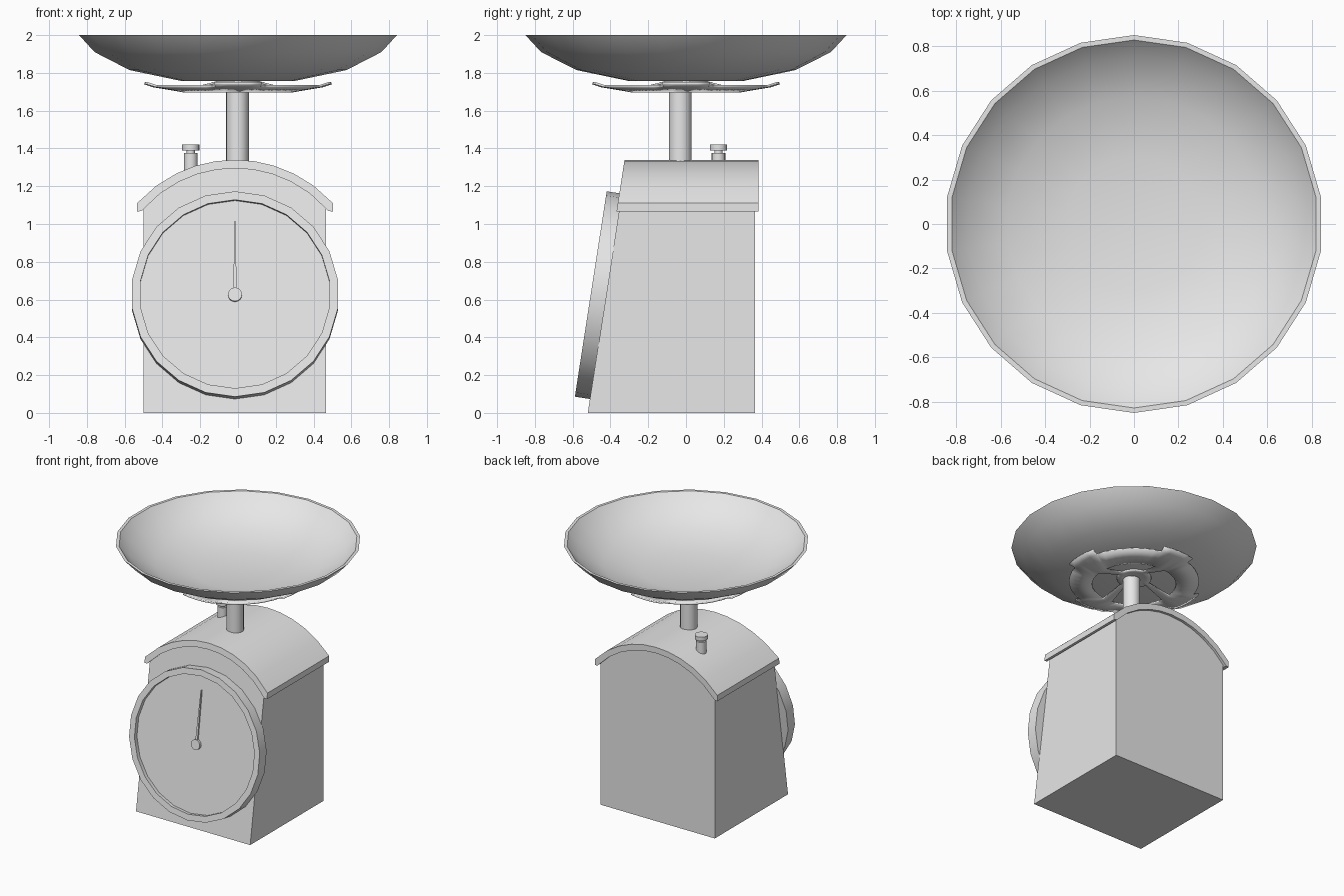
import bpy
import bmesh
from math import sin, cos, pi, sqrt, atan, radians
from mathutils import Matrix

cube = bpy.data.objects.get("Cube")
if cube:
    bpy.data.objects.remove(cube, do_unlink=True)

grey = bpy.data.materials.new("light_grey")
grey.use_nodes = True
grey.diffuse_color = (0.8, 0.8, 0.8, 1)
grey.node_tree.nodes["Principled BSDF"].inputs["Base Color"].default_value = (0.8, 0.8, 0.8, 1)

SLOPE = 0.155   # lean of the front, y per z
CX = -0.016     # middle of the housing


def finish(name, bm, matrix=Matrix()):
    """Turn a bmesh into a shaded, coloured object."""
    bmesh.ops.remove_doubles(bm, verts=bm.verts, dist=1e-5)
    bmesh.ops.recalc_face_normals(bm, faces=bm.faces)
    bm.transform(matrix)
    mesh = bpy.data.meshes.new(name)
    bm.to_mesh(mesh)
    bm.free()
    mesh.materials.append(grey)
    ob = bpy.data.objects.new(name, mesh)
    bpy.context.collection.objects.link(ob)
    bpy.ops.object.select_all(action='DESELECT')
    ob.select_set(True)
    bpy.context.view_layer.objects.active = ob
    bpy.ops.object.shade_smooth_by_angle(angle=radians(32))
    return ob


def lathe(name, profile, sides, matrix=Matrix()):
    """Revolve (radius, height) points about z, first vertex towards +y."""
    bm = bmesh.new()
    verts = [bm.verts.new((0, r, z)) for r, z in profile]
    edges = [bm.edges.new(pair) for pair in zip(verts, verts[1:])]
    bmesh.ops.spin(bm, geom=verts + edges, cent=(0, 0, 0), axis=(0, 0, 1),
                   angle=2 * pi, steps=sides)
    return finish(name, bm, matrix)


def prism(name, outline, front, back):
    """Extrude an (x, z) outline from the leaning front plane to the back."""
    bm = bmesh.new()
    a = [bm.verts.new((CX + x, front + SLOPE * z, z)) for x, z in outline]
    b = [bm.verts.new((CX + x, back, z)) for x, z in outline]
    bm.faces.new(a)
    bm.faces.new(b)
    for i in range(len(a)):
        j = (i + 1) % len(a)
        bm.faces.new((a[i], a[j], b[j], b[i]))
    return finish(name, bm)


def arch(radius, half, steps=10, centre=0.64):
    """Points of a shallow arch from +half to -half."""
    xs = [half * (1 - 2 * i / steps) for i in range(steps + 1)]
    return [(x, centre + sqrt(radius ** 2 - x ** 2)) for x in xs]


# Housing and curved lid
prism("housing", [(-0.483, 0), (0.483, 0)] + arch(0.657, 0.483), -0.52, 0.365)
prism("lid", arch(0.70, 0.518) + [(-0.518, 1.066)] + arch(0.655, 0.495)[::-1] + [(0.518, 1.066)],
      -0.533, 0.385)

# Dial with raised rim, on the leaning front
on_front = Matrix.Translation((CX, -0.424, 0.617)) @ Matrix.Rotation(pi / 2 - atan(SLOPE), 4, 'X')
lathe("dial", [(0, -0.003), (0.55, -0.003), (0.55, 0.081), (0.505, 0.081), (0.505, 0.05), (0, 0.05)],
      22, on_front)
lathe("needle_hub", [(0, 0.045), (0.037, 0.045), (0.037, 0.07), (0, 0.07)], 16, on_front)

# Tapered needle
bm = bmesh.new()
low, high = [[bm.verts.new((x, y, z)) for x, y in
              ((-0.009, 0), (0.009, 0), (0.003, 0.395), (-0.003, 0.395))] for z in (0.048, 0.062)]
bm.faces.new(low)
bm.faces.new(high)
for i in range(4):
    j = (i + 1) % 4
    bm.faces.new((low[i], low[j], high[j], high[i]))
finish("needle", bm, on_front)

# Adjusting knob on the lid
lathe("adjusting_knob", [(0, 1.22), (0.036, 1.22), (0.036, 1.375), (0.022, 1.375), (0.022, 1.39),
                         (0.046, 1.39), (0.046, 1.42), (0, 1.42)], 16,
      Matrix.Translation((-0.25, 0.172, 0)))

# Post carrying the tray
lathe("post", [(0, 1.25), (0.06, 1.25), (0.06, 1.75), (0, 1.75)], 20,
      Matrix.Translation((-0.003, -0.03, 0)))

# Tray support: dished disc, four openings and four rim tabs
rings = [(0.001, 1.765), (0.08, 1.757), (0.12, 1.748), (0.29, 1.703), (0.45, 1.73), (0.495, 1.745)]
STEPS = 48
bm = bmesh.new()
grid = [[bm.verts.new((r * cos(2 * pi * i / STEPS), r * sin(2 * pi * i / STEPS), z))
         for i in range(STEPS)] for r, z in rings]
for k in range(len(rings) - 1):
    for i in range(STEPS):
        from_axis = min((i + 0.5) % 12, 12 - (i + 0.5) % 12)
        opening = k == 2 and from_axis > 1
        gap = k == 4 and from_axis > 2
        if not (opening or gap):
            j = (i + 1) % STEPS
            bm.faces.new((grid[k][i], grid[k][j], grid[k + 1][j], grid[k + 1][i]))
bm.faces.new(grid[0])
bmesh.ops.delete(bm, geom=[v for v in bm.verts if not v.link_faces], context='VERTS')
support = finish("tray_support", bm)
solid = support.modifiers.new("thickness", 'SOLIDIFY')
solid.thickness = 0.012
solid.offset = 0

# Weighing bowl
lathe("bowl", [(0, 1.758), (0.307, 1.758), (0.58, 1.815), (0.767, 1.91), (0.85, 2.0), (0.828, 2.0),
               (0.752, 1.922), (0.573, 1.832), (0.305, 1.775), (0, 1.775)], 22)
